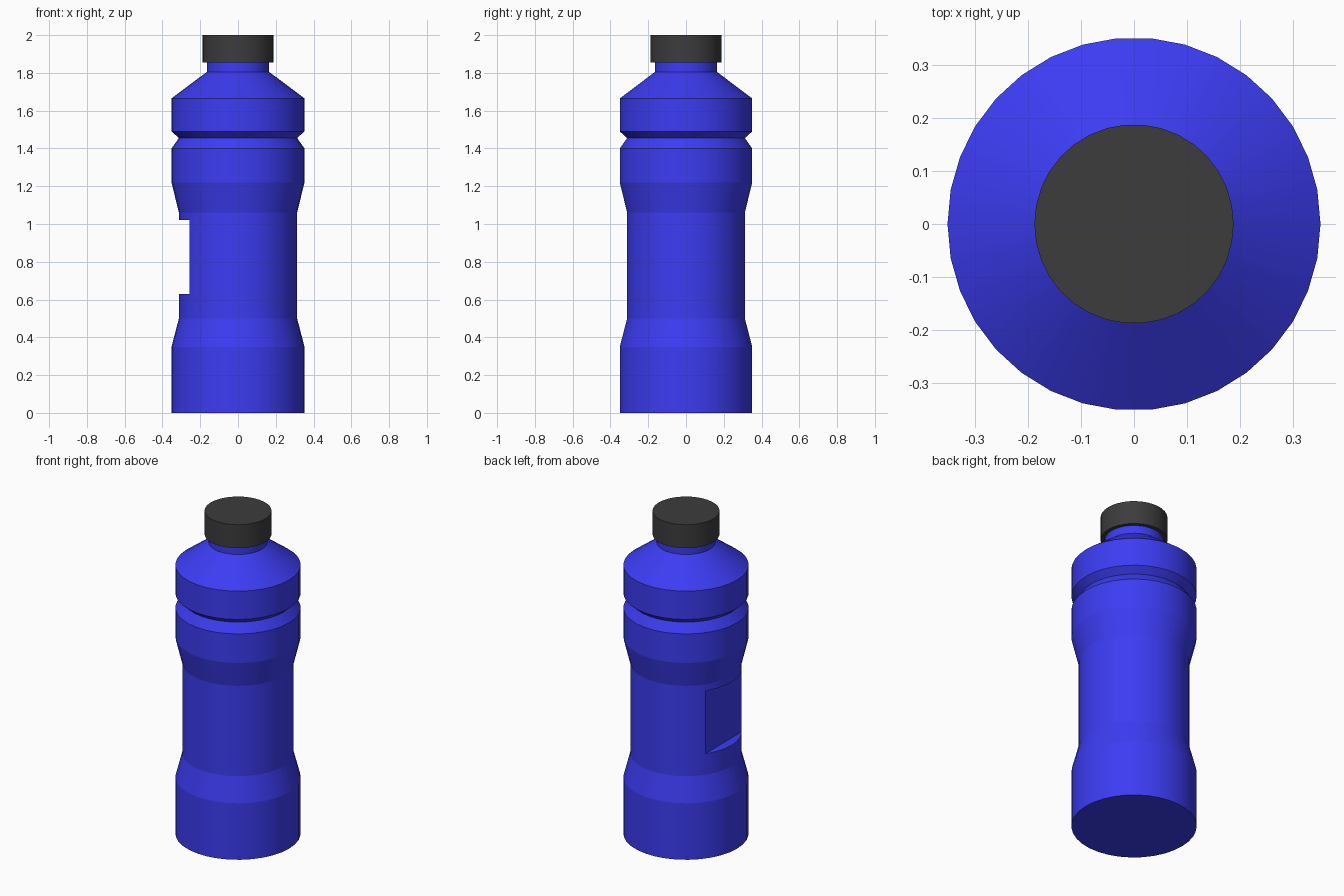
import bpy, bmesh, math

if "Cube" in bpy.data.objects:
    bpy.data.objects.remove(bpy.data.objects["Cube"])

SIDES = 34


def material(name, color):
    mat = bpy.data.materials.new(name)
    mat.diffuse_color = (*color, 1)
    mat.use_nodes = True
    mat.node_tree.nodes["Principled BSDF"].inputs["Base Color"].default_value = mat.diffuse_color
    return mat


def lathe(name, profile, mat):
    """Closed solid of revolution from (radius, z) points, bottom to top."""
    bm = bmesh.new()
    rings = []
    for r, z in profile:
        rings.append([bm.verts.new((r * math.cos(2 * math.pi * i / SIDES),
                                    r * math.sin(2 * math.pi * i / SIDES), z))
                      for i in range(SIDES)])
    for low, high in zip(rings, rings[1:]):
        for i in range(SIDES):
            j = (i + 1) % SIDES
            bm.faces.new((low[i], low[j], high[j], high[i]))
    bm.faces.new(rings[0][::-1])
    bm.faces.new(rings[-1])
    mesh = bpy.data.meshes.new(name)
    bm.to_mesh(mesh)
    bm.free()
    mesh.materials.append(mat)
    obj = bpy.data.objects.new(name, mesh)
    bpy.context.collection.objects.link(obj)
    return obj


def activate(obj):
    bpy.ops.object.select_all(action='DESELECT')
    obj.select_set(True)
    bpy.context.view_layer.objects.active = obj


blue = material("blue_plastic", (0.045, 0.045, 0.9))
dark = material("dark_plastic", (0.045, 0.045, 0.045))

# Bottle body: waist, groove, sloped shoulder and neck
body = lathe("bottle_body", [
    (0.352, 0), (0.352, 0.35), (0.313, 0.50), (0.313, 1.06), (0.352, 1.22),
    (0.352, 1.40), (0.313, 1.455), (0.352, 1.49), (0.352, 1.665),
    (0.165, 1.805), (0.165, 1.87)], blue)

# Screw cap
cap = lathe("cap", [(0.188, 1.855), (0.188, 2.0)], dark)

# Flat recess cut into the left side of the waist
bpy.ops.mesh.primitive_cube_add(size=1, location=(-0.457, 0, 0.825))
cutter = bpy.context.object
cutter.name = "recess_cutter"
cutter.scale = (0.4, 0.9, 0.39)
cutter.hide_render = True
activate(body)
cut = body.modifiers.new("recess", 'BOOLEAN')
cut.operation = 'DIFFERENCE'
cut.solver = 'EXACT'
cut.object = cutter
bpy.ops.object.modifier_apply(modifier=cut.name)
bpy.data.objects.remove(cutter)

# Smooth around the sides, crisp between the bands
for obj in (body, cap):
    activate(obj)
    bpy.ops.object.shade_smooth_by_angle(angle=math.radians(12))
